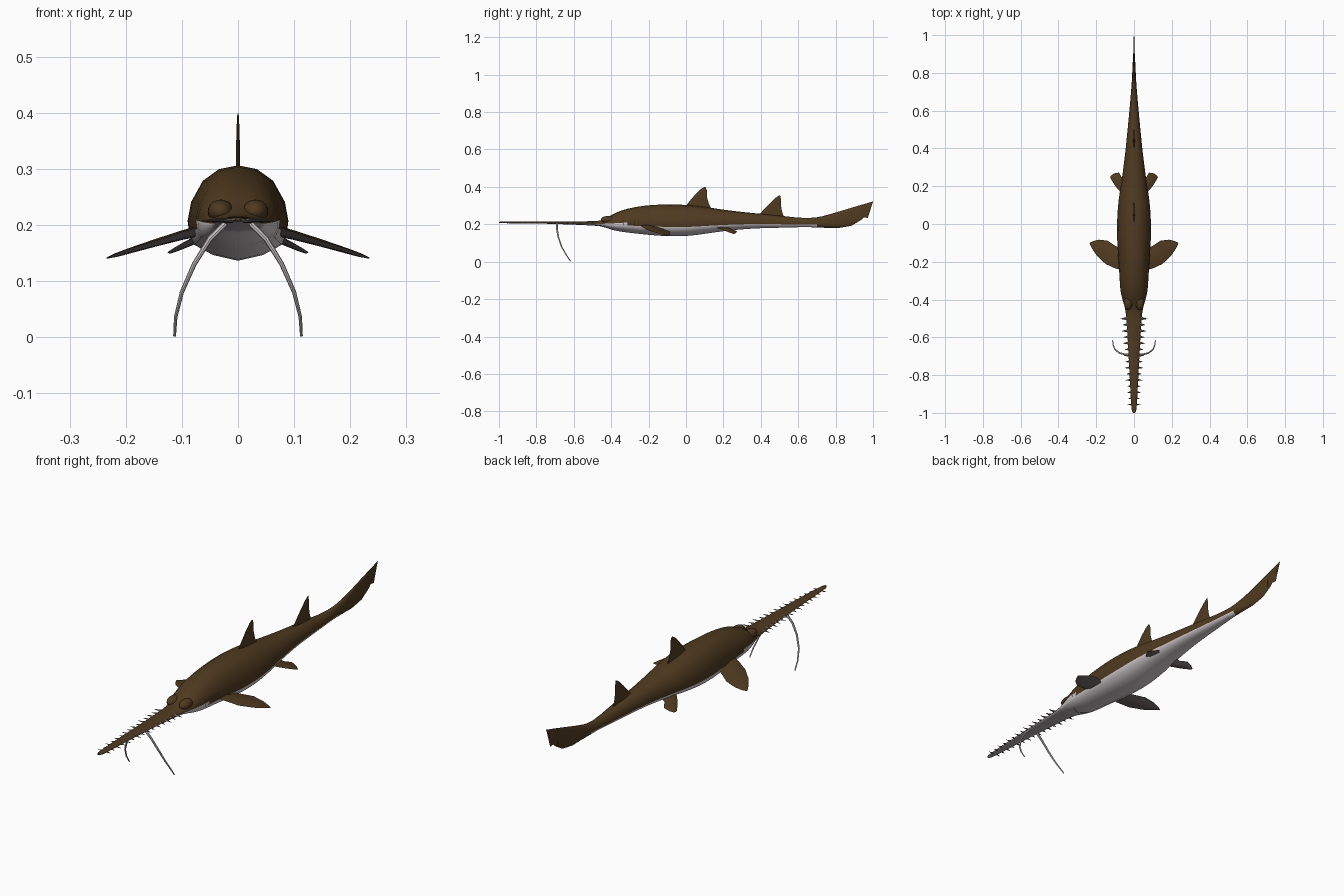
import bpy, bmesh, math
from mathutils import Vector

if "Cube" in bpy.data.objects:
    bpy.data.objects.remove(bpy.data.objects["Cube"])


def material(name, rgb):
    m = bpy.data.materials.new(name)
    m.diffuse_color = (*rgb, 1)
    m.use_nodes = True
    m.node_tree.nodes["Principled BSDF"].inputs["Base Color"].default_value = m.diffuse_color
    return m


BROWN = material("brown skin", (0.078, 0.042, 0.014))
GREY = material("pale grey belly", (0.66, 0.61, 0.63))
SNOUT = material("mid grey snout underside", (0.45, 0.41, 0.42))
FINGREY = material("dark grey fin underside", (0.19, 0.165, 0.155))
TOOTH = material("tooth grey brown", (0.18, 0.15, 0.13))
DARK = material("dark brown slit", (0.03, 0.019, 0.01))


def finish(bm, name, mats, mirror=False, smooth=True, angle=40):
    bmesh.ops.recalc_face_normals(bm, faces=bm.faces)
    me = bpy.data.meshes.new(name)
    bm.to_mesh(me)
    bm.free()
    for m in mats:
        me.materials.append(m)
    ob = bpy.data.objects.new(name, me)
    bpy.context.collection.objects.link(ob)
    if mirror:
        ob.modifiers.new("mirror", 'MIRROR')
    bpy.ops.object.select_all(action='DESELECT')
    ob.select_set(True)
    bpy.context.view_layer.objects.active = ob
    if smooth:
        bpy.ops.object.shade_smooth_by_angle(angle=math.radians(angle))
    return ob


# Body stations: y, half width, bottom z, top z
STATIONS = [
    (-1.0, .005, .207, .213), (-.985, .012, .206, .214), (-.9, .018, .205, .215),
    (-.75, .026, .203, .215), (-.6, .034, .198, .215), (-.5, .041, .193, .217),
    (-.45, .047, .188, .222), (-.4, .061, .172, .249), (-.35, .072, .161, .272),
    (-.27, .077, .151, .292), (-.18, .083, .142, .303), (-.08, .089, .136, .306),
    (.02, .089, .139, .302), (.12, .082, .152, .290), (.2, .070, .163, .278),
    (.3, .056, .173, .266), (.4, .044, .179, .256), (.52, .032, .182, .244),
    (.65, .020, .185, .233), (.75, .012, .181, .247), (.85, .007, .185, .277),
    (.92, .003, .213, .298)]


def station(y):
    """Smooth interpolation of the stations (Hermite)."""
    i = max(k for k in range(len(STATIONS) - 1) if STATIONS[k][0] <= y + 1e-9)
    a, b = STATIONS[i], STATIONS[i + 1]
    p, n = STATIONS[max(i - 1, 0)], STATIONS[min(i + 2, len(STATIONS) - 1)]
    h = b[0] - a[0]
    t = (y - a[0]) / h
    out = []
    for c in (1, 2, 3):
        m0, m1 = (b[c] - p[c]) / (b[0] - p[0]) * h, (n[c] - a[c]) / (n[0] - a[0]) * h
        out.append((2*t**3 - 3*t*t + 1) * a[c] + (t**3 - 2*t*t + t) * m0
                   + (3*t*t - 2*t**3) * b[c] + (t**3 - t*t) * m1)
    return out


# Body with the flat saw snout, underside coloured by height
HALF = [(0, 0), (.5, .06), (.88, .17), (.97, .29), (1, .42), (.93, .62), (.7, .84), (.38, .96), (0, 1)]
RING = HALF + [(-x, t) for x, t in HALF[-2:0:-1]]
ys = []
for a, b in zip(STATIONS, STATIONS[1:]):
    ys += [a[0], (a[0] + b[0]) / 2]
ys.append(STATIONS[-1][0])
bm = bmesh.new()
rings = []
for y in ys:
    w, lo, hi = station(y)
    rings.append([bm.verts.new((x * w, y, lo + t * (hi - lo))) for x, t in RING])
N = len(RING)
for y, r0, r1 in zip(ys, rings, rings[1:]):
    limit = .45 if y < -.33 else .31 if y < -.2 else .24
    for k in range(N):
        j = (k + 1) % N
        f = bm.faces.new((r0[k], r0[j], r1[j], r1[k]))
        tm = (RING[k][1] + RING[j][1]) / 2
        if tm < limit and y < .66:
            f.material_index = 2 if y < -.47 else 1
bm.faces.new(rings[0])
bm.faces.new(rings[-1])
finish(bm, "body_and_snout", [BROWN, GREY, SNOUT], angle=50)


# Fins: lens sections between a leading and a trailing edge, root to tip
def fin(name, lead, trail, thick, normal, mirror=False, grey_below=False):
    bm = bmesh.new()
    n = Vector(normal).normalized()
    secs = []
    for L, T, h in zip(lead, trail, thick):
        L, T = Vector(L), Vector(T)
        m1, m2 = L.lerp(T, .3), L.lerp(T, .65)
        pts = (L, m1 + n*h, m2 + n*h*.6, T, m2 - n*h*.6, m1 - n*h)
        secs.append([bm.verts.new(p) for p in pts])
    for a, b in zip(secs, secs[1:]):
        for k in range(6):
            f = bm.faces.new((a[k], a[(k + 1) % 6], b[(k + 1) % 6], b[k]))
            f.material_index = 1 if grey_below and k > 2 else 0
    bm.faces.new(secs[0])
    bm.faces.new(secs[-1])
    return finish(bm, name, [BROWN, FINGREY], mirror)


def upright(pts):
    return [(0, y, z) for y, z in pts]


X = (1, 0, 0)
fin("front_dorsal_fin",
    upright([(-.01, .285), (.02, .325), (.05, .36), (.08, .389), (.097, .399)]),
    upright([(.14, .275), (.122, .31), (.112, .345), (.112, .38), (.105, .398)]),
    (.004, .004, .003, .002, .001), X)
fin("rear_dorsal_fin",
    upright([(.38, .24), (.42, .283), (.45, .314), (.48, .342), (.498, .354)]),
    upright([(.525, .235), (.513, .27), (.507, .305), (.507, .335), (.503, .355)]),
    (.004, .004, .003, .002, .001), X)
fin("tail_fin",
    upright([(.7, .235), (.78, .257), (.86, .281), (.93, .302), (1.0, .322)]),
    upright([(.74, .181), (.81, .179), (.885, .192), (.935, .222), (.957, .243)]),
    (.004, .004, .003, .003, .002), X)
fin("tail_fin_tip",
    upright([(.92, .299), (.96, .31), (1.0, .322)]),
    upright([(.945, .237), (.972, .234), (.999, .318)]),
    (.003, .002, .001), X)
fin("pectoral_fin",
    [(.06, -.245, .199), (.1, -.235, .187), (.15, -.212, .171), (.195, -.17, .157), (.222, -.13, .147), (.235, -.105, .141)],
    [(.06, -.14, .181), (.1, -.115, .173), (.14, -.088, .163), (.185, -.083, .151), (.215, -.09, .143), (.232, -.098, .14)],
    (.008, .007, .006, .004, .003, .001), (.3, .08, 1), True, True)
fin("pelvic_fin",
    [(.035, .15, .198), (.07, .167, .181), (.1, .202, .167), (.12, .235, .155), (.126, .247, .151)],
    [(.035, .235, .187), (.06, .24, .175), (.08, .272, .164), (.105, .268, .154), (.12, .258, .149)],
    (.005, .005, .004, .003, .001), (.4, .1, 1), True, True)

# Saw teeth along both edges of the snout, long and short in turn
bm = bmesh.new()
COUNT = 15
for i in range(COUNT):
    y = -.5 - i * .0325
    w = station(y)[0]
    size = (.032 - .0009 * i) * (.75 if i % 2 else 1)
    b = .01 - .0003 * i
    base = [bm.verts.new((w - .006, y + dy, .208 + dz))
            for dy, dz in ((-b, 0), (0, .0045), (b, 0), (0, -.0045))]
    tip = bm.verts.new((w + size, y - .002, .207))
    for k in range(4):
        bm.faces.new((base[k], base[(k + 1) % 4], tip))
    bm.faces.new(base)
finish(bm, "saw_teeth", [TOOTH], True, smooth=False)

# Brow bumps over the eyes, sunk into the head
bm = bmesh.new()
bmesh.ops.create_uvsphere(bm, u_segments=20, v_segments=12, radius=1)
for v in bm.verts:
    v.co = Vector((.031 + v.co.x * .023, -.415 + v.co.y * .04, .224 + v.co.z * .021))
finish(bm, "brow", [BROWN], True)

# Gill slits and mouth as thin dark plates
bm = bmesh.new()
for i in range(5):
    y = -.335 + i * .02
    w, lo, hi = station(y)
    h = hi - lo
    prof = [(.97, .29), (1.0, .42), (.965, .52)]
    q = [[bm.verts.new((x * w + .0012, y + d, lo + t * h)) for x, t in prof] for d in (-.0013, .0013)]
    for k in (0, 1):
        bm.faces.new((q[0][k], q[0][k + 1], q[1][k + 1], q[1][k]))
finish(bm, "gill_slits", [DARK], True)

bm = bmesh.new()
arc = []
for k in range(9):
    x = -.036 + k * .009
    y = -.385 + 14 * x * x
    w, lo, hi = station(y)
    z = lo + (hi - lo) * .12 * min(abs(x) / (.5 * w), 1.3) * .5 - .001
    arc.append([bm.verts.new((x, y + d, z)) for d in (-.0015, .0015)])
for a, b in zip(arc, arc[1:]):
    bm.faces.new((a[0], b[0], b[1], a[1]))
finish(bm, "mouth", [DARK])

# Barbels: tapered tubes curving down to the floor
PATH = [(.022, -.69, .203), (.05, -.69, .175), (.078, -.682, .13),
        (.1, -.665, .08), (.111, -.64, .036), (.113, -.617, .002)]
bm = bmesh.new()
pts = [Vector(p) for p in PATH]
loops = []
for i, p in enumerate(pts):
    d = (pts[min(i + 1, 5)] - pts[max(i - 1, 0)]).normalized()
    u = d.cross(Vector((0, 1, 0))).normalized()
    v = d.cross(u)
    r = .0055 - .0006 * i
    loops.append([bm.verts.new(p + (u * math.cos(a) + v * math.sin(a)) * r)
                  for a in (math.tau * k / 8 for k in range(8))])
for a, b in zip(loops, loops[1:]):
    for k in range(8):
        bm.faces.new((a[k], a[(k + 1) % 8], b[(k + 1) % 8], b[k]))
bm.faces.new(loops[0])
bm.faces.new(loops[-1])
finish(bm, "barbel", [GREY], True)
